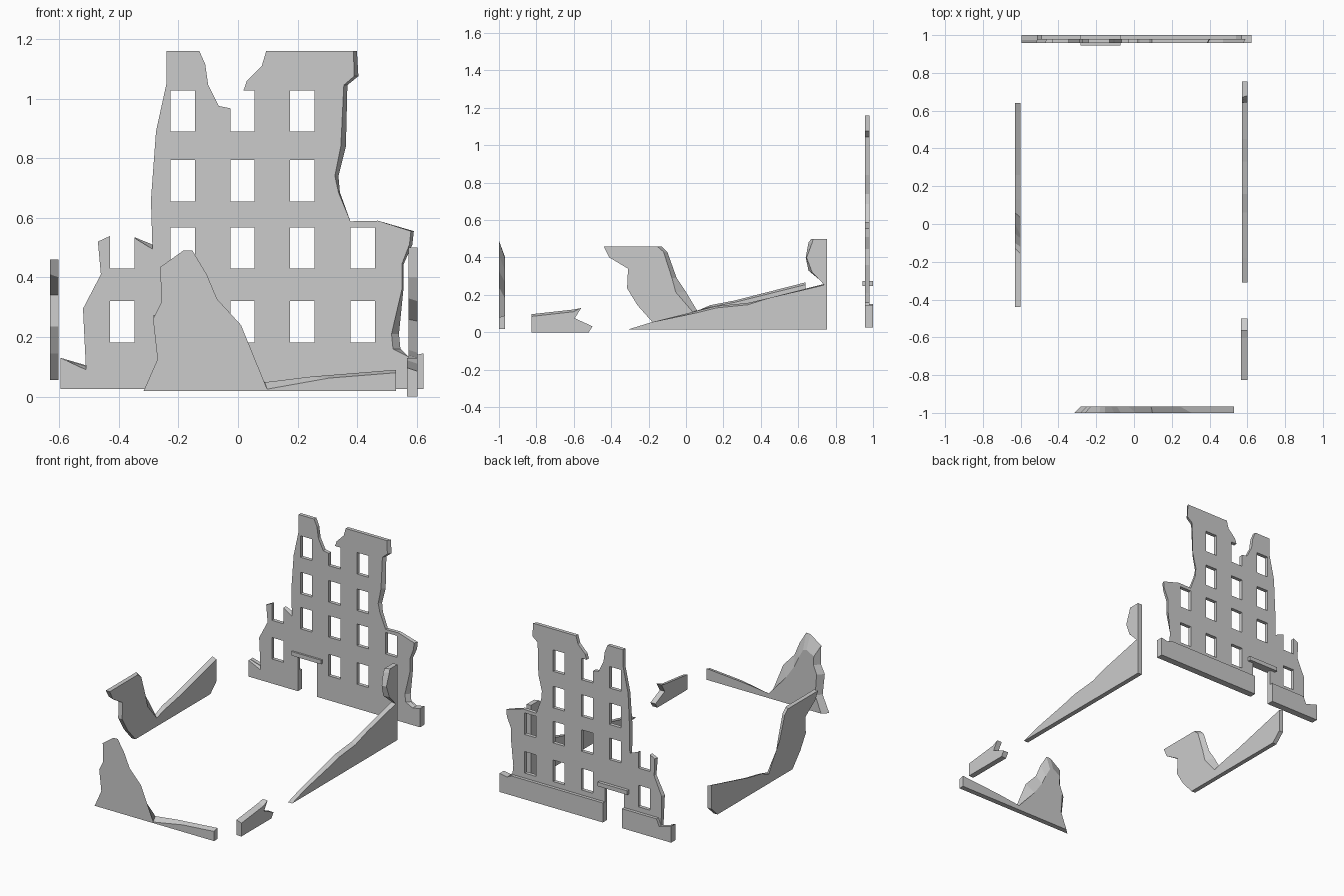
import bpy, bmesh


def slab(name, axis, near, far, pts):
    """Loft an outline between two planes on one axis.
    Each point is (u, z) plus an optional shift (du, dz) on the far plane."""
    bm = bmesh.new()

    def vert(depth, u, z):
        return bm.verts.new((u, depth, z) if axis == 'y' else (depth, u, z))

    a, b = [], []
    for p in pts:
        u, z, du, dz = (tuple(p) + (0, 0))[:4]
        a.append(vert(near, u, z))
        b.append(vert(far, u + du, z + dz))
    bm.faces.new(a)
    bm.faces.new(b[::-1])
    n = len(pts)
    for i in range(n):
        j = (i + 1) % n
        bm.faces.new((a[j], a[i], b[i], b[j]))
    bmesh.ops.recalc_face_normals(bm, faces=bm.faces[:])
    me = bpy.data.meshes.new(name)
    bm.to_mesh(me)
    bm.free()
    ob = bpy.data.objects.new(name, me)
    bpy.context.collection.objects.link(ob)
    return ob


def rect(x0, x1, z0, z1):
    return [(x0, z0), (x1, z0), (x1, z1), (x0, z1)]


def cut(target, rects):
    """Cut rectangular openings through a wall that faces y."""
    cutters = []
    for r in rects:
        c = slab("cutter", 'y', 0.9, 1.1, rect(*r))
        c.hide_render = True
        cutters.append(c)
        m = target.modifiers.new("opening", 'BOOLEAN')
        m.operation, m.solver, m.object = 'DIFFERENCE', 'EXACT', c
    dg = bpy.context.evaluated_depsgraph_get()
    me = bpy.data.meshes.new_from_object(target.evaluated_get(dg))
    target.modifiers.clear()
    target.data = me
    for c in cutters:
        bpy.data.objects.remove(c)


# Tall back wall: broken outline, going clockwise from the lower left
back_wall = slab("back_wall", 'y', 0.957, 0.98, [
    (-0.595, 0.025), (-0.595, 0.13), (-0.51, 0.09, 0, 0.015),
    (-0.52, 0.295, 0.008), (-0.46, 0.41), (-0.47, 0.52, 0.006), (-0.42, 0.543),
    (-0.36, 0.54), (-0.287, 0.495, 0, 0.015), (-0.292, 0.66, 0.006),
    (-0.275, 0.89), (-0.24, 1.05), (-0.24, 1.16), (-0.13, 1.16),
    (-0.11, 1.115), (-0.10, 1.045), (-0.065, 0.975), (0.0, 0.962),
    (0.018, 1.026), (0.03, 1.06), (0.08, 1.11), (0.095, 1.16),
    (0.387, 1.16, 0.012), (0.39, 1.075, 0.014), (0.355, 1.045, 0.012),
    (0.345, 0.84, 0.017), (0.325, 0.74, 0.012), (0.337, 0.685, 0.005),
    (0.377, 0.588), (0.47, 0.59), (0.58, 0.555, 0.01), (0.575, 0.51, 0.01),
    (0.55, 0.445, 0.006), (0.55, 0.36, 0.005), (0.515, 0.21, 0.025),
    (0.52, 0.16, 0.025), (0.57, 0.135), (0.622, 0.145), (0.622, 0.025)])

# Window grid (left, centre and right columns by storey) and the doorway
columns = [-0.43, -0.226, -0.026, 0.175, 0.377]
storeys = [(0.182, (0, 2, 3, 4)), (0.43, (0, 1, 2, 3, 4)),
           (0.655, (1, 2, 3)), (0.889, (1, 2, 3))]
doorway = (-0.245, -0.11, -0.1, 0.255)
windows = [(columns[c], columns[c] + 0.082, z, z + 0.138)
           for z, cols in storeys for c in cols]
cut(back_wall, windows + [doorway])

# Thicker base course behind the wall, and the door lintel
plinth = slab("back_plinth", 'y', 0.975, 1.0, [
    (-0.595, 0.025), (-0.595, 0.13), (-0.51, 0.105), (-0.49, 0.15),
    (0.54, 0.15), (0.57, 0.135), (0.622, 0.145), (0.622, 0.025)])
cut(plinth, [doorway])
slab("door_lintel", 'y', 0.945, 1.0, rect(-0.283, -0.072, 0.248, 0.274))

# Front wall stump with a bevelled inner side
slab("front_wall", 'y', -1.0, -0.967, [
    (-0.317, 0.018, 0.035), (-0.27, 0.125, 0.03), (-0.285, 0.26, 0.035),
    (-0.258, 0.315, 0.03), (-0.26, 0.435, 0.03, -0.065),
    (-0.183, 0.49, 0.005, -0.09), (-0.153, 0.49, 0, -0.1),
    (-0.105, 0.41, -0.015, -0.08), (-0.07, 0.327, -0.02, -0.06),
    (0.01, 0.24, -0.04, -0.06), (0.098, 0.025, -0.008, 0.023),
    (0.305, 0.062, -0.06, 0.005), (0.53, 0.08, 0, 0.01), (0.53, 0.018)])

# Left wall, leaning chunk and long slope
slab("left_wall", 'x', -0.602, -0.63, [
    (-0.18, 0.055), (-0.26, 0.145), (-0.315, 0.235), (-0.31, 0.34),
    (-0.41, 0.40, 0, 0.01), (-0.44, 0.46), (-0.155, 0.46, 0.025),
    (-0.12, 0.43, 0.02), (-0.075, 0.29, 0.025), (-0.055, 0.215, 0.055),
    (0.035, 0.11, 0.025, 0.005), (0.13, 0.135, 0, 0.01),
    (0.26, 0.16, 0, 0.01), (0.64, 0.255, 0, 0.012), (0.64, 0.112),
    (0.58, 0.055)])

# Right wall, long slope with a broken fin at its back end
slab("right_wall", 'x', 0.602, 0.572, [
    (-0.31, 0.015), (-0.18, 0.055), (0.06, 0.105, 0, 0.01),
    (0.16, 0.13, 0, 0.01), (0.33, 0.147, 0, 0.01), (0.45, 0.185),
    (0.74, 0.253, 0, 0.006), (0.675, 0.32, -0.02, 0.01),
    (0.645, 0.40, -0.005), (0.675, 0.48, -0.02), (0.68, 0.5, -0.01),
    (0.755, 0.5), (0.755, 0.015)])

# Small fallen fragment at the front right
slab("wall_fragment", 'x', 0.602, 0.567, [
    (-0.825, 0.0), (-0.825, 0.085, 0, 0.012), (-0.60, 0.11, 0, 0.012),
    (-0.56, 0.13), (-0.595, 0.075), (-0.50, 0.032), (-0.52, 0.0)])
